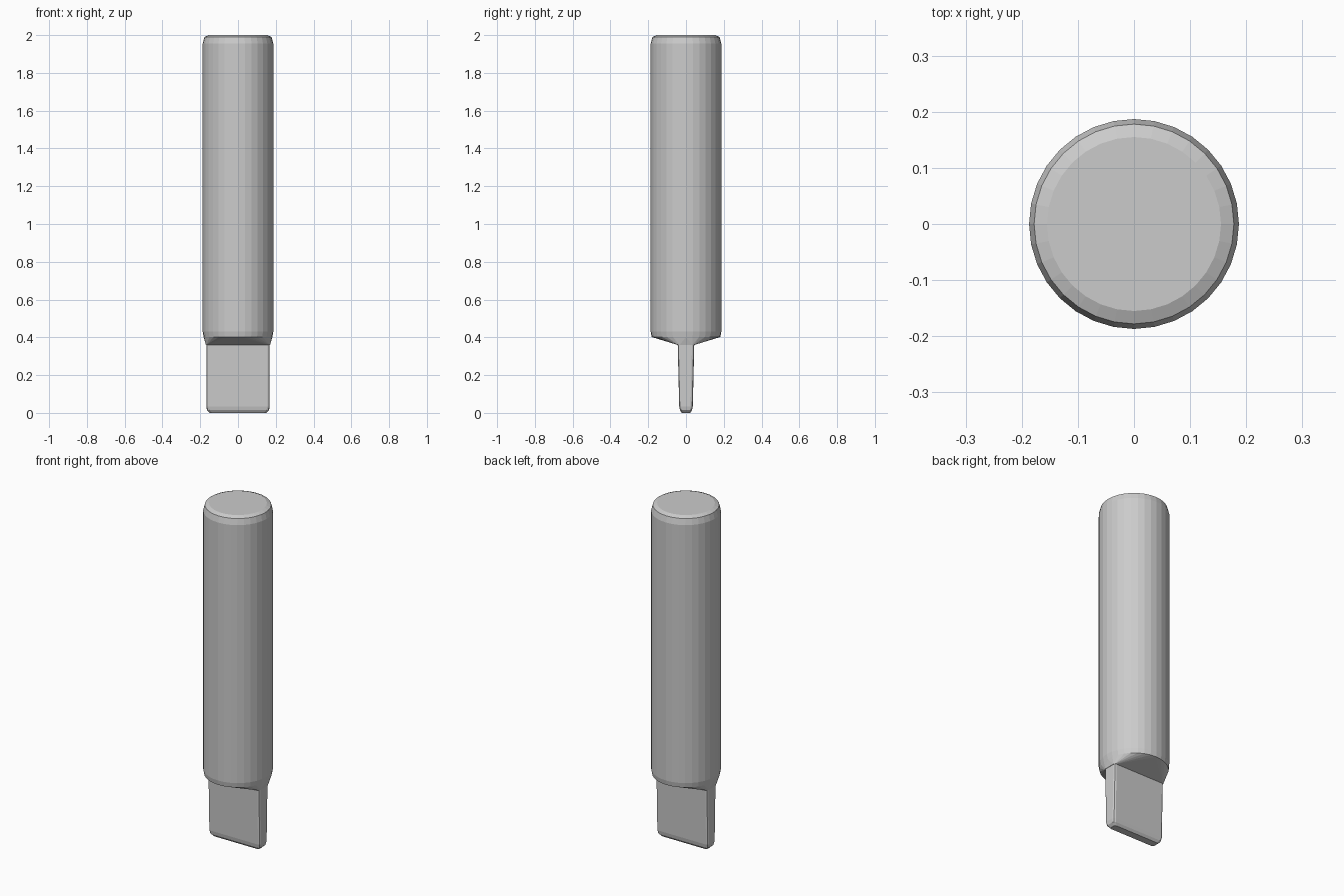
import bpy, bmesh
from math import cos, sin, pi

if "Cube" in bpy.data.objects:
    bpy.data.objects.remove(bpy.data.objects["Cube"])


def circle(r, z, n=32):
    return [(r * cos(2 * pi * i / n), r * sin(2 * pi * i / n), z) for i in range(n)]


def rounded_rect(hx, hy, r, z, steps=3):
    pts = []
    for k, (sx, sy) in enumerate([(1, 1), (-1, 1), (-1, -1), (1, -1)]):
        for i in range(steps):
            a = pi / 2 * (k + i / (steps - 1))
            pts.append((sx * (hx - r) + r * cos(a), sy * (hy - r) + r * sin(a), z))
    return pts


def hull_object(name, rings):
    # Convex skin over stacked cross-sections, coplanar triangles merged
    bm = bmesh.new()
    for ring in rings:
        for p in ring:
            bm.verts.new(p)
    res = bmesh.ops.convex_hull(bm, input=bm.verts[:])
    loose = [v for v in bm.verts if not v.link_faces]
    bmesh.ops.delete(bm, geom=loose, context='VERTS')
    bmesh.ops.dissolve_limit(bm, angle_limit=0.01, verts=bm.verts[:], edges=bm.edges[:])
    bmesh.ops.recalc_face_normals(bm, faces=bm.faces[:])
    me = bpy.data.meshes.new(name)
    bm.to_mesh(me)
    bm.free()
    ob = bpy.data.objects.new(name, me)
    bpy.context.collection.objects.link(ob)
    return ob


# Round handle: softened top rim, underside sloping in to the blade root
hull_object("handle", [
    circle(0.155, 2.0),
    circle(0.178, 1.99),
    circle(0.187, 1.955),
    circle(0.187, 0.43),
    circle(0.182, 0.402),
    rounded_rect(0.17, 0.045, 0.012, 0.36),
])

# Flat blade: slight taper, rounded lower edge
hull_object("blade", [
    rounded_rect(0.168, 0.044, 0.012, 0.37),
    rounded_rect(0.168, 0.036, 0.012, 0.035),
    rounded_rect(0.164, 0.032, 0.012, 0.014),
    rounded_rect(0.150, 0.022, 0.012, 0.0),
])
